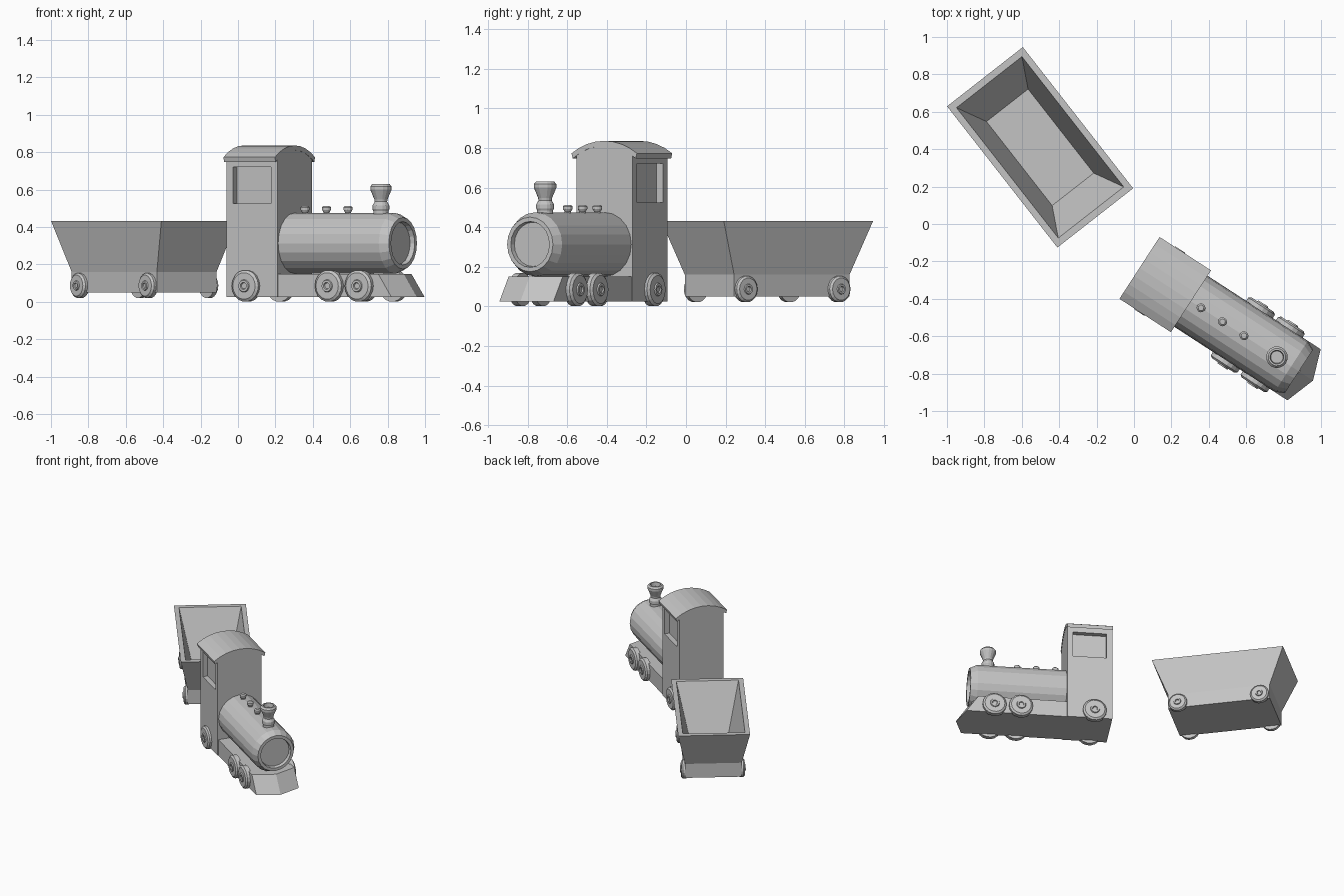
import bpy, bmesh, math
from mathutils import Matrix

if "Cube" in bpy.data.objects:
    bpy.data.objects.remove(bpy.data.objects["Cube"])

grey = bpy.data.materials.new("plain grey")
grey.diffuse_color = (0.55, 0.55, 0.55, 1)
grey.use_nodes = True
grey.node_tree.nodes["Principled BSDF"].inputs["Base Color"].default_value = grey.diffuse_color

# Local frames: x runs forward along each vehicle, y to its side
ENGINE = Matrix.Translation((0.167, -0.324, 0)) @ Matrix.Rotation(math.radians(-33), 4, 'Z')
WAGON = Matrix.Translation((-0.502, 0.41, 0)) @ Matrix.Rotation(math.radians(-52), 4, 'Z')


def loft(name, rings, frame):
    """Skin a list of equal-length rings and cap both ends."""
    bm = bmesh.new()
    rows = [[bm.verts.new(frame @ Matrix.Translation(p).translation) for p in r] for r in rings]
    n = len(rows[0])
    for a, b in zip(rows, rows[1:]):
        for i in range(n):
            bm.faces.new((a[i], a[(i + 1) % n], b[(i + 1) % n], b[i]))
    bm.faces.new(rows[0][::-1])
    bm.faces.new(rows[-1])
    bmesh.ops.recalc_face_normals(bm, faces=bm.faces)
    me = bpy.data.meshes.new(name)
    bm.to_mesh(me)
    bm.free()
    me.materials.append(grey)
    ob = bpy.data.objects.new(name, me)
    bpy.context.collection.objects.link(ob)
    return ob


def lathe(name, profile, sides, axis, centre, frame):
    """Turn (height, radius) pairs round an axis through centre."""
    rings = []
    for h, r in profile:
        ring = []
        for i in range(sides):
            a = 2 * math.pi * i / sides
            c, s = r * math.cos(a), r * math.sin(a)
            p = {'X': (h, c, s), 'Y': (c, h, s), 'Z': (c, s, h)}[axis]
            ring.append([p[k] + centre[k] for k in range(3)])
        rings.append(ring)
    return loft(name, rings, frame)


def rect(hx, hy, z):
    return [(-hx, -hy, z), (hx, -hy, z), (hx, hy, z), (-hx, hy, z)]


def arc(radius, half_width, steps=8):
    """Roof curve as (y, z) points."""
    m = math.asin(half_width / radius)
    angles = [-m + 2 * m * i / steps for i in range(steps + 1)]
    return [(radius * math.sin(a), 0.4965 + radius * math.cos(a)) for a in angles]


def extrude(name, outline, half, frame):
    return loft(name, [[(x, y, z) for y, z in outline] for x in (-half, half)], frame)


def wheels(name, xs, z, r, inner, face, frame):
    """Wheel pairs with chamfered tyres and raised, dished hubs."""
    prof = [(inner, r), (face - 0.01, r), (face, r * 0.84), (face, r * 0.4),
            (face + 0.007, r * 0.36), (face + 0.007, r * 0.22), (face, r * 0.18)]
    for i, x in enumerate(xs):
        for side, s in (("left", 1), ("right", -1)):
            lathe(f"{name}_{side}_{i + 1}", [(s * h, q) for h, q in prof], 18, 'Y', (x, 0, z), frame)


# Cab with arched top and recessed side windows
cab = extrude("cab", [(-0.169, 0.025)] + arc(0.32, 0.169) + [(0.169, 0.025)], 0.162, ENGINE)
for s in (1, -1):
    cutter = loft("window_cutter", [[(x, s * y, z) for x, y in
                  ((-0.12, 0.132), (0.122, 0.132), (0.122, 0.25), (-0.12, 0.25))]
                  for z in (0.525, 0.722)], ENGINE)
    cutter.hide_render = True
    mod = cab.modifiers.new("window", 'BOOLEAN')
    mod.operation = 'DIFFERENCE'
    mod.solver = 'EXACT'
    mod.object = cutter
    bpy.context.view_layer.objects.active = cab
    bpy.ops.object.modifier_apply(modifier=mod.name)
    bpy.data.objects.remove(cutter)

# Curved roof slab
extrude("cab_roof", arc(0.3395, 0.197) + arc(0.3145, 0.19)[::-1], 0.164, ENGINE)

# Chassis ending in the pointed cowcatcher
loft("chassis", [[(0.16, -0.163, z), (side, -0.163, z), (tip, 0, z), (side, 0.163, z), (0.16, 0.163, z)]
                 for side, tip, z in ((0.885, 0.942, 0.025), (0.80, 0.857, 0.15))], ENGINE)

# Boiler with chamfered nose ring and sunken front plate
lathe("boiler", [(0.15, 0.162), (0.803, 0.162), (0.852, 0.138), (0.852, 0.116), (0.825, 0.112)],
      20, 'X', (0, 0, 0.313), ENGINE)

# Chimney and the three knobs on the boiler
lathe("chimney", [(0.44, 0.041), (0.485, 0.041), (0.495, 0.046), (0.515, 0.046), (0.535, 0.034),
                  (0.548, 0.036), (0.6, 0.058), (0.617, 0.058), (0.63, 0.047), (0.63, 0.037), (0.6, 0.033)],
      16, 'Z', (0.712, 0, 0), ENGINE)
for i in range(3):
    lathe(f"boiler_knob_{i + 1}", [(0.45, 0.02), (0.478, 0.016), (0.492, 0.024), (0.505, 0.024), (0.513, 0.015)],
          12, 'Z', (0.228 + 0.137 * i, 0, 0), ENGINE)

wheels("engine_wheel", (-0.035, 0.495, 0.685), 0.085, 0.085, 0.15, 0.194, ENGINE)

# Open wagon: straight base, flared sides, hollow inside
loft("wagon_body", [rect(0.37, 0.2025, 0.05), rect(0.37, 0.2025, 0.16), rect(0.479, 0.257, 0.432),
                    rect(0.442, 0.222, 0.432), rect(0.285, 0.141, 0.08)], WAGON)
wheels("wagon_wheel", (-0.298, 0.298), 0.087, 0.067, 0.19, 0.227, WAGON)
